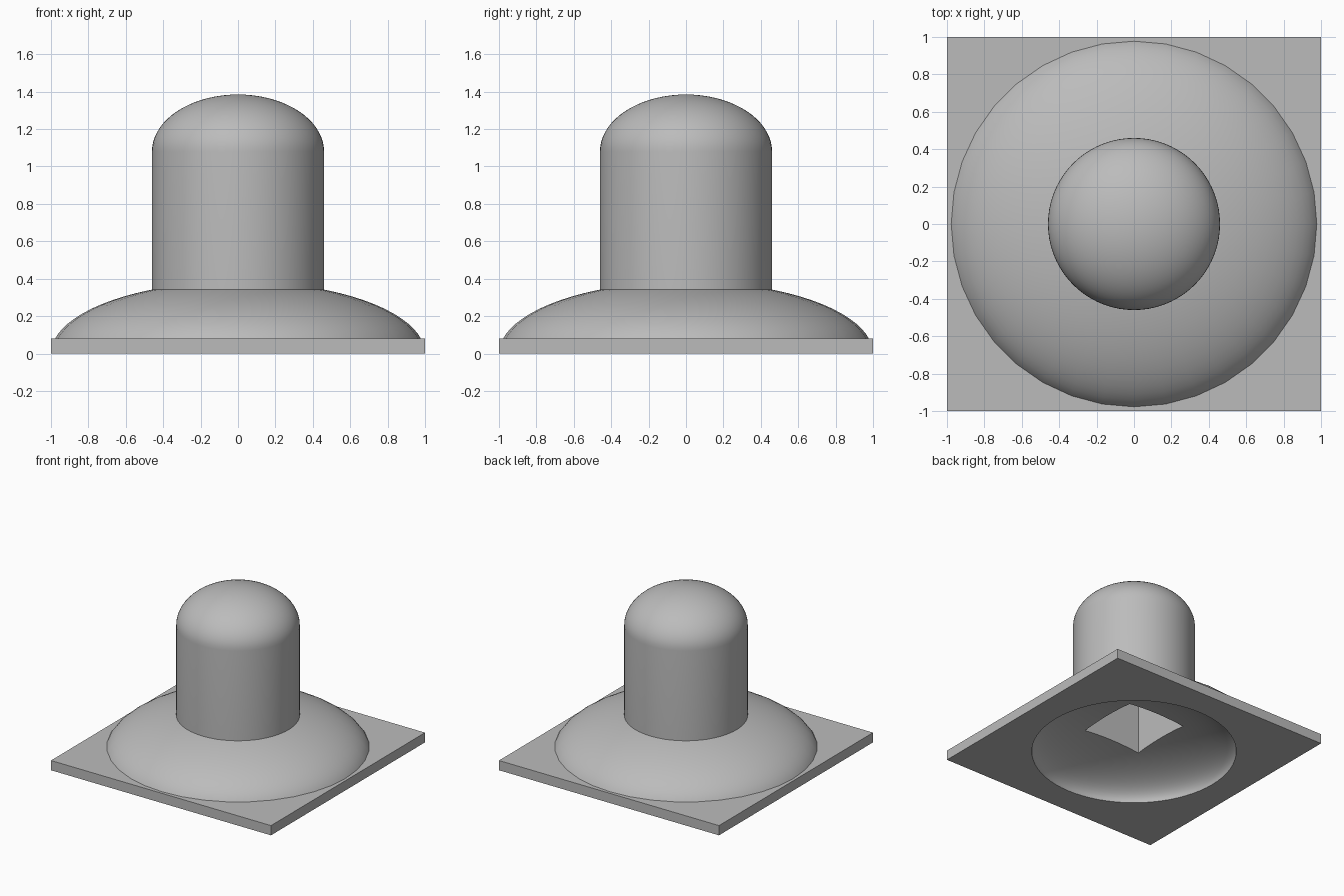
import bpy, bmesh
from math import sin, cos, pi, radians
from mathutils import Matrix

cube = bpy.data.objects.get("Cube")
if cube:
    bpy.data.objects.remove(cube, do_unlink=True)

grey = bpy.data.materials.new("plain grey")
grey.use_nodes = True
colour = (0.5, 0.5, 0.5, 1)
grey.diffuse_color = colour
grey.node_tree.nodes["Principled BSDF"].inputs["Base Color"].default_value = colour


def make_object(name, bm):
    bmesh.ops.recalc_face_normals(bm, faces=bm.faces)
    mesh = bpy.data.meshes.new(name)
    bm.to_mesh(mesh)
    bm.free()
    mesh.materials.append(grey)
    obj = bpy.data.objects.new(name, mesh)
    bpy.context.collection.objects.link(obj)
    return obj


def block(name, half, low, high):
    bm = bmesh.new()
    size = Matrix.Diagonal((2 * half, 2 * half, high - low, 1))
    bmesh.ops.create_cube(bm, size=1, matrix=Matrix.Translation((0, 0, (low + high) / 2)) @ size)
    return make_object(name, bm)


def lathe(name, profile, segments):
    """Closed solid turned from (radius, z) points that run from rim to apex."""
    bm = bmesh.new()
    rings = [[bm.verts.new((r * cos(2 * pi * i / segments), r * sin(2 * pi * i / segments), z))
              for i in range(segments)] for r, z in profile[:-1]]
    apex = bm.verts.new((0, 0, profile[-1][1]))
    bm.faces.new(rings[0][::-1])
    for i in range(segments):
        j = (i + 1) % segments
        for a, b in zip(rings, rings[1:]):
            bm.faces.new((a[i], a[j], b[j], b[i]))
        bm.faces.new((rings[-1][i], rings[-1][j], apex))
    return make_object(name, bm)


def dome(radius, height, base=0, start=0, steps=18):
    """Elliptical quarter arc from the start angle up to the apex."""
    angles = [start + (pi / 2 - start) * k / steps for k in range(steps + 1)]
    return [(radius * cos(a), base + height * sin(a)) for a in angles]


# Solid parts
body = block("stud_on_flange", 1, 0, 0.08)
flange = lathe("domed_flange", dome(1, 0.385, start=0.1), 36)
shaft = lathe("round_capped_shaft", [(0.46, 0.28)] + dome(0.46, 0.305, base=1.08), 72)

# Cutters for the hollow underside and the square socket
dish = lathe("dish_cutter", [(0.77, -0.1)] + dome(0.77, 0.23), 72)
socket = block("socket_cutter", 0.262, -0.2, 1.08)

for part, operation in ((flange, "UNION"), (shaft, "UNION"),
                        (dish, "DIFFERENCE"), (socket, "DIFFERENCE")):
    cut = body.modifiers.new(part.name, "BOOLEAN")
    cut.object, cut.operation, cut.solver = part, operation, "EXACT"
    part.hide_render = True

# Bake the joined shape and drop the helpers
bpy.context.view_layer.update()
result = bpy.data.meshes.new_from_object(body.evaluated_get(bpy.context.evaluated_depsgraph_get()))
body.modifiers.clear()
body.data = result
for part in (flange, shaft, dish, socket):
    bpy.data.objects.remove(part, do_unlink=True)

bpy.ops.object.select_all(action="DESELECT")
body.select_set(True)
bpy.context.view_layer.objects.active = body
bpy.ops.object.shade_smooth_by_angle(angle=radians(30))
